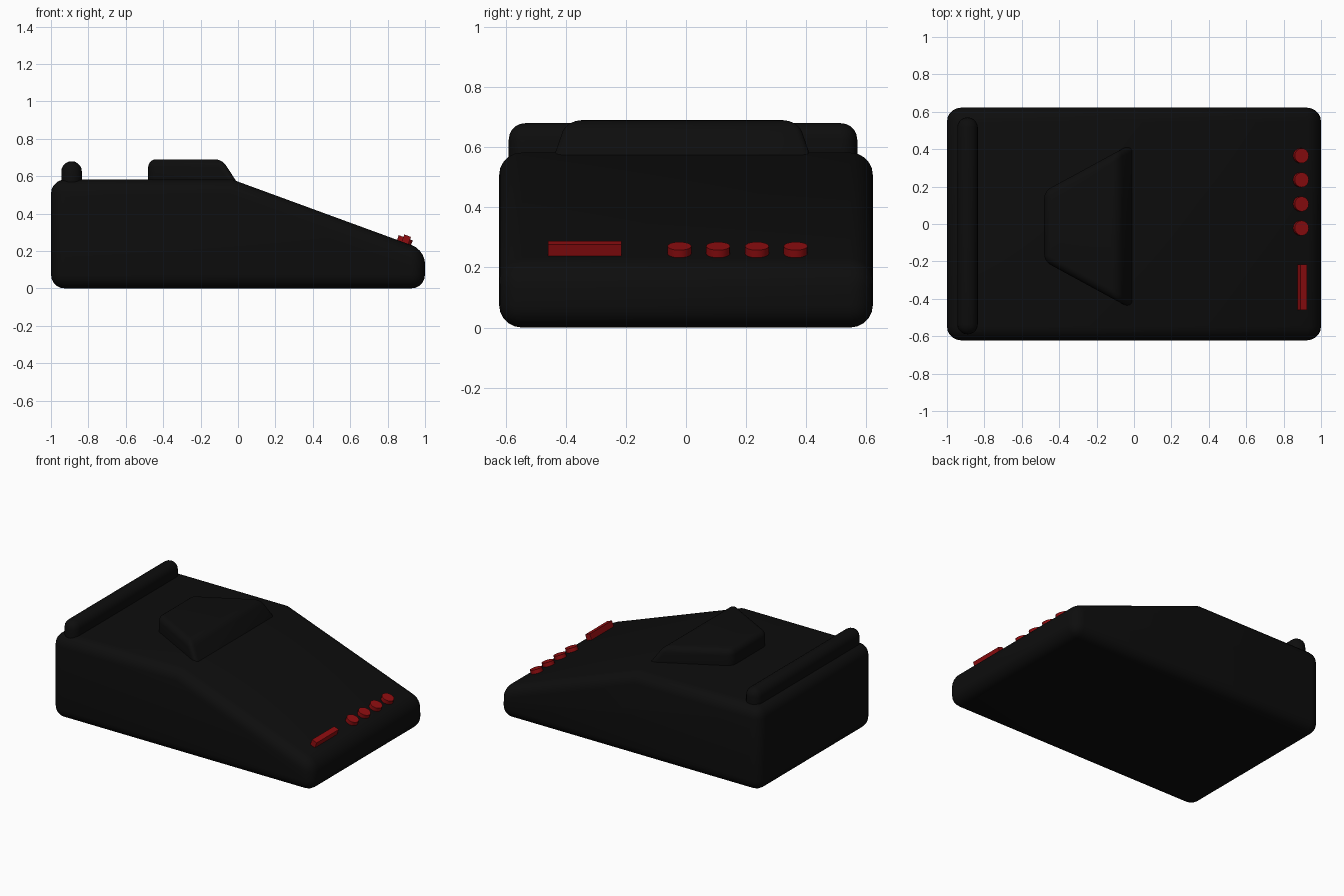
import bpy, bmesh, math
from mathutils import Vector

if "Cube" in bpy.data.objects:
    bpy.data.objects.remove(bpy.data.objects["Cube"])


def material(name, rgb):
    m = bpy.data.materials.new(name)
    m.diffuse_color = (*rgb, 1)
    m.use_nodes = True
    m.node_tree.nodes["Principled BSDF"].inputs["Base Color"].default_value = m.diffuse_color
    return m


BLACK = material("black_plastic", (0.004, 0.004, 0.004))
RED = material("red_plastic", (0.28, 0.004, 0.005))


def finish(obj, name, mat, bevel=0, segments=5):
    """Name, colour, round the edges and smooth shade one part."""
    obj.name = name
    obj.data.materials.append(mat)
    bpy.ops.object.select_all(action='DESELECT')
    obj.select_set(True)
    bpy.context.view_layer.objects.active = obj
    if bevel:
        mod = obj.modifiers.new("Rounded", 'BEVEL')
        mod.width = bevel
        mod.segments = segments
        mod.limit_method = 'ANGLE'
        mod.angle_limit = 0.5
        bpy.ops.object.modifier_apply(modifier=mod.name)
    bpy.ops.object.shade_smooth_by_angle(angle=math.radians(30))


def loft(name, lower, upper, mat, bevel):
    """Solid between two matching outlines."""
    bm = bmesh.new()
    a = [bm.verts.new(p) for p in lower]
    b = [bm.verts.new(p) for p in upper]
    bm.faces.new(a)
    bm.faces.new(b)
    n = len(a)
    for i in range(n):
        j = (i + 1) % n
        bm.faces.new((a[i], a[j], b[j], b[i]))
    bmesh.ops.recalc_face_normals(bm, faces=bm.faces)
    me = bpy.data.meshes.new(name)
    bm.to_mesh(me)
    bm.free()
    obj = bpy.data.objects.new(name, me)
    bpy.context.collection.objects.link(obj)
    finish(obj, name, mat, bevel)


def box(name, center, size, mat, tilt=0, bevel=0):
    bpy.ops.mesh.primitive_cube_add(size=1, location=center, rotation=(0, tilt, 0))
    obj = bpy.context.object
    obj.scale = size
    bpy.ops.object.transform_apply(location=False, rotation=False, scale=True)
    finish(obj, name, mat, bevel)


# Wedge shaped housing, side profile extruded along y
profile = [(-1, 0), (1, 0), (1, 0.205), (-0.03, 0.582), (-1, 0.582)]
loft("housing", [(x, -0.622, z) for x, z in profile],
     [(x, 0.622, z) for x, z in profile], BLACK, 0.075)

# Rounded ridge along the rear
box("rear_ridge", (-0.89, -0.01, 0.59), (0.11, 1.16, 0.18), BLACK, bevel=0.0545)

# Raised trapezoid pad with a sloping wide end
lower = [(-0.48, -0.2), (0.045, -0.485), (0.045, 0.46), (-0.48, 0.175)]
upper = [(-0.48, -0.2), (-0.085, -0.415), (-0.085, 0.39), (-0.48, 0.175)]
loft("raised_pad", [(x, y, 0.49) for x, y in lower],
     [(x, y, 0.69) for x, y in upper], BLACK, 0.04)

# Controls stand square to the sloping face
TILT = math.atan2(0.377, 1.03)
normal = Vector((math.sin(TILT), 0, math.cos(TILT)))

# Four round buttons
for i in range(4):
    top = Vector((0.897, -0.022 + 0.129 * i, 0.271))
    bpy.ops.mesh.primitive_cylinder_add(
        vertices=16, radius=0.04, depth=0.05,
        location=top - normal * 0.025, rotation=(0, TILT, 0))
    finish(bpy.context.object, f"round_button_{i + 1}", RED)

# Long bar button
bar_top = Vector((0.907, -0.337, 0.282))
box("bar_button", bar_top - normal * 0.03, (0.038, 0.243, 0.06), RED, tilt=TILT)
